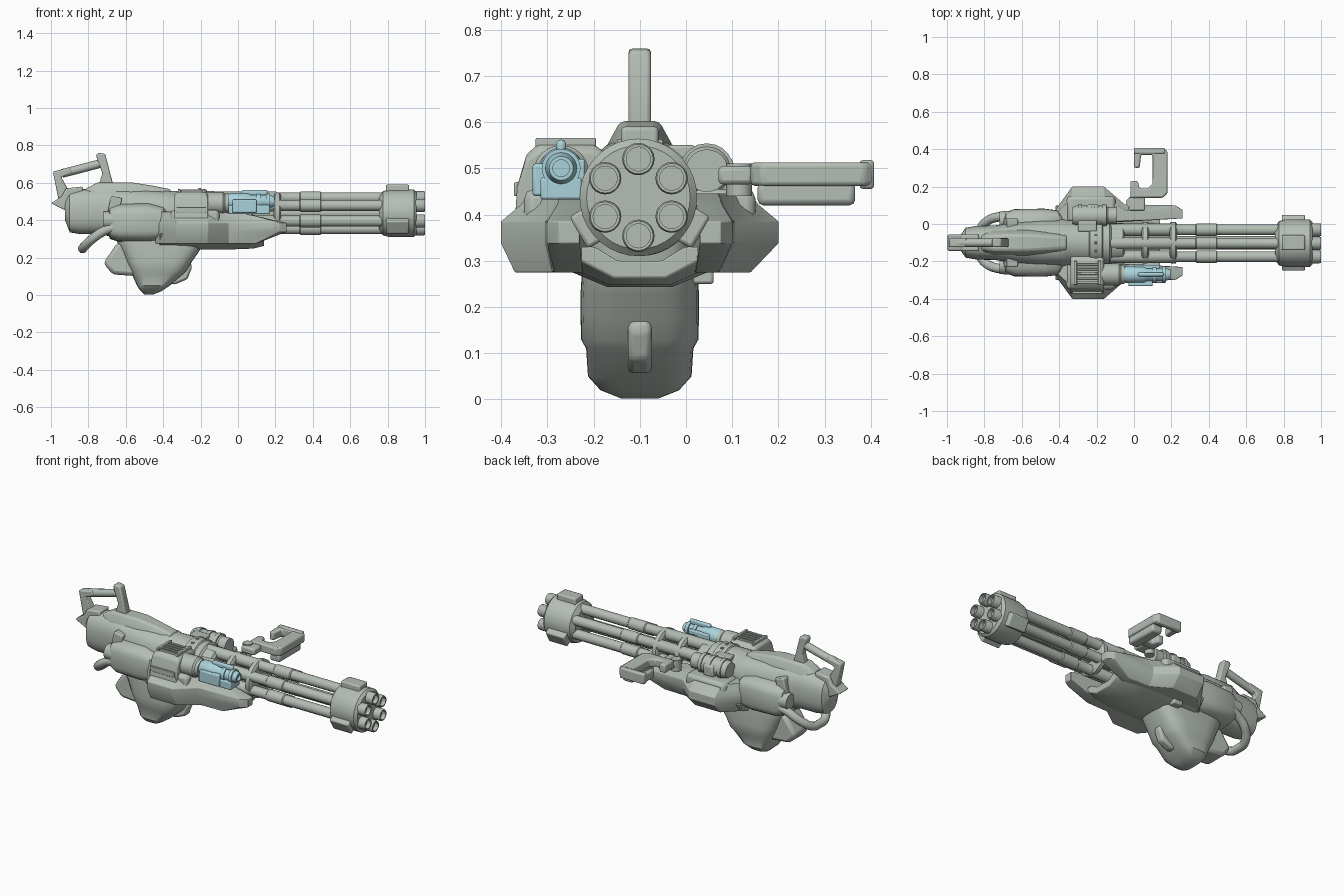
import bpy, bmesh, math
from mathutils import Matrix

if "Cube" in bpy.data.objects:
    bpy.data.objects.remove(bpy.data.objects["Cube"])

C, ZC = -0.1, 0.437          # gun centre line (y, z)


def material(name, rgb):
    m = bpy.data.materials.new(name)
    m.diffuse_color = (*rgb, 1)
    m.use_nodes = True
    m.node_tree.nodes["Principled BSDF"].inputs["Base Color"].default_value = m.diffuse_color
    return m


GREY = material("grey_green_metal", (0.46, 0.51, 0.46))
BLUE = material("pale_blue", (0.40, 0.65, 0.71))


def finish(name, bm, mat=GREY, bevel=0):
    bmesh.ops.remove_doubles(bm, verts=bm.verts, dist=1e-5)
    bmesh.ops.recalc_face_normals(bm, faces=bm.faces)
    for f in bm.faces:
        f.smooth = True
    for e in bm.edges:
        e.smooth = e.calc_face_angle(0) < math.radians(32)
    me = bpy.data.meshes.new(name)
    bm.to_mesh(me)
    bm.free()
    me.materials.append(mat)
    ob = bpy.data.objects.new(name, me)
    bpy.context.collection.objects.link(ob)
    if bevel:
        mod = ob.modifiers.new("bevel", 'BEVEL')
        mod.width, mod.segments = bevel, 2
        mod.limit_method = 'ANGLE'
    return ob


def skin(name, rings, mat=GREY, bevel=0):
    """Closed surface through rings with equal point counts."""
    bm = bmesh.new()
    vs = [[bm.verts.new(p) for p in r] for r in rings]
    n = len(rings[0])
    for a, b in zip(vs, vs[1:]):
        for i in range(n):
            j = (i + 1) % n
            bm.faces.new((a[i], a[j], b[j], b[i]))
    bm.faces.new(vs[0])
    bm.faces.new(vs[-1])
    return finish(name, bm, mat, bevel)


def oval(cu, cv, ru, rv, p, n=32):
    def f(v):
        return math.copysign(abs(v) ** (2 / p), v)
    return [(cu + ru * f(math.cos(2 * math.pi * i / n)),
             cv + rv * f(math.sin(2 * math.pi * i / n))) for i in range(n)]


def loft_x(name, secs, p=3, yc=C, mat=GREY):
    """Sections: x, half width, z low, z high."""
    return skin(name, [[(x, u, v) for u, v in oval(yc, (lo + hi) / 2, hy, (hi - lo) / 2, p)]
                       for x, hy, lo, hi in secs], mat)


def loft_z(name, secs, p=3, yc=C):
    """Sections: z, x low, x high, half width."""
    return skin(name, [[(u, v, z) for u, v in oval((lo + hi) / 2, yc, (hi - lo) / 2, hy, p)]
                       for z, lo, hi, hy in secs])


def lathe(name, prof, y=C, z=ZC, n=24, mat=GREY):
    """Turn (x, radius) points about an axis along x."""
    rings = [[(x, y + max(r, 1e-4) * math.cos(2 * math.pi * i / n),
               z + max(r, 1e-4) * math.sin(2 * math.pi * i / n)) for i in range(n)] for x, r in prof]
    return skin(name, rings, mat)


def box(name, x, y, z, mat=GREY, bevel=0.006, rot=None):
    bm = bmesh.new()
    bmesh.ops.create_cube(bm, size=1)
    bm.transform(Matrix.Diagonal((x[1] - x[0], y[1] - y[0], z[1] - z[0], 1)))
    if rot:
        bm.transform(Matrix.Rotation(math.radians(rot[1]), 4, rot[0]))
    bm.transform(Matrix.Translation((sum(x) / 2, sum(y) / 2, sum(z) / 2)))
    return finish(name, bm, mat, bevel)


def plate(name, pts, y0, y1, bevel=0.008):
    """Side profile (x, z) extruded across y."""
    return skin(name, [[(x, y, z) for x, z in pts] for y in (y0, y1)], GREY, bevel)


def slab(name, pts, z0, z1, bevel=0.008):
    """Plan profile (x, y) extruded up."""
    return skin(name, [[(x, y, z) for x, y in pts] for z in (z0, z1)], GREY, bevel)


def tube(name, pts, r):
    cu = bpy.data.curves.new(name, 'CURVE')
    cu.dimensions = '3D'
    cu.bevel_depth, cu.bevel_resolution, cu.use_fill_caps = r, 4, True
    sp = cu.splines.new('BEZIER')
    sp.bezier_points.add(len(pts) - 1)
    for b, p in zip(sp.bezier_points, pts):
        b.co = p
        b.handle_left_type = b.handle_right_type = 'AUTO'
    cu.materials.append(GREY)
    ob = bpy.data.objects.new(name, cu)
    bpy.context.collection.objects.link(ob)


# Rotating barrels with sleeves and hollow muzzles
for k in range(6):
    a = math.radians(90 + 60 * k)
    lathe(f"barrel_{k}", [(-0.15, 0), (-0.15, .033), (.2, .033), (.21, .029), (.33, .029), (.335, .034),
                          (.44, .034), (.445, .029), (.8, .029), (.9, .035), (.993, .035), (1, .032),
                          (1, .026), (.975, .026), (.975, 0)],
          C - 0.003 + .083 * math.cos(a), ZC + .083 * math.sin(a), 20)
lathe("centre_spindle", [(-.1, 0), (-.1, .035), (.85, .035), (.85, 0)])

# Muzzle clamp and its three lugs
lathe("muzzle_clamp", [(.755, 0), (.755, .09), (.775, .118), (.81, .127), (.94, .127), (.955, .112), (.955, 0)],
      C - 0.003, ZC, 36)
for k in range(3):
    a = math.radians(90 + 120 * k)
    ob = box(f"clamp_lug_{k}", (.79, .915), (-.04, .04), (.09, .153), bevel=.008)
    ob.data.transform(Matrix.Translation((0, C, ZC)) @ Matrix.Rotation(a - math.pi / 2, 4, 'X'))
for k, x in enumerate((.04, .19)):
    lathe(f"barrel_spacer_{k}", [(x, 0), (x, .1), (x + .008, .112), (x + .032, .112), (x + .04, .1), (x + .04, 0)], n=36)

# Receiver drum with raised bands
lathe("receiver_drum", [(-.44, 0), (-.44, .12), (-.38, .126), (-.36, .12), (-.24, .12), (-.235, .127), (-.17, .127),
                        (-.165, .12), (-.13, .12), (-.12, .108), (-.06, .105), (-.05, .09), (-.05, 0)], n=40)
for k in range(9):
    a = math.radians(10 + 20 * k)
    lathe(f"drum_bolt_{k}", [(-.212, 0), (-.212, .006), (-.197, .006), (-.197, 0)],
          C + .128 * math.cos(a), ZC + .128 * math.sin(a), 8)

# Rear body, spine ridge and broad side shell
loft_x("rear_body", [(-.925, .045, .4, .52), (-.9, .08, .335, .55), (-.84, .09, .325, .565), (-.74, .093, .325, .57),
                     (-.62, .112, .3, .57), (-.5, .122, .29, .565), (-.38, .122, .29, .555)], 2.5)
skin("spine_ridge", [[(x, C + u * w, z) for u, z in ((-.075, .5), (-.068, .555), (-.042, top), (.042, top),
                                                     (.068, .555), (.075, .5))]
                     for x, w, top in ((-.82, .6, .565), (-.75, .95, .602), (-.57, 1, .602), (-.46, .8, .585),
                                       (-.36, .6, .565))], bevel=.012)
loft_x("side_shell", [(-.70, .12, .34, .45), (-.685, .162, .3, .475), (-.64, .18, .285, .49), (-.48, .182, .28, .495),
                      (-.4, .172, .29, .475), (-.36, .13, .3, .44)], 3.8)
plate("tail_fin", [(-1, .49), (-.94, .53), (-.92, .57), (-.83, .58), (-.83, .38), (-.89, .36), (-.91, .445)],
      C - .045, C + .045)
for s in (-1, 1):
    y = C + s * .1
    box(f"shell_strap_{s}", (-.69, -.63), (y - .03, y + .03), (.42, .525), rot=('Y', 12))
    lathe(f"rear_hub_{s}", [(-.72, 0), (-.72, .045), (-.58, .055), (-.56, 0)], C + s * .122, .4)

# Carrying handle over the rear
plate("handle_rear_post", [(-.99, .66), (-.9, .68), (-.88, .655), (-.945, .63), (-.9, .55), (-.96, .51)],
      C - .024, C + .024)
plate("handle_front_post", [(-.76, .745), (-.75, .76), (-.71, .755), (-.67, .6), (-.68, .56), (-.75, .57), (-.725, .65)],
      C - .024, C + .024)
tube("handle_bar", [(-.94, C, .65), (-.83, C, .678), (-.71, C, .71)], .023)

# Looped rear grip tube
tube("rear_loop", [(-.63, C + .145, .37), (-.71, C + .14, .345), (-.785, C + .115, .295), (-.825, C + .06, .255),
                   (-.83, C, .248), (-.825, C - .06, .255), (-.785, C - .115, .295), (-.71, C - .14, .345),
                   (-.63, C - .145, .37)], .025)

# Underslung motor pod, rear block and front nub
loft_z("motor_pod", [(.002, -.5, -.455, .04), (.02, -.52, -.41, .085), (.05, -.54, -.365, .112), (.11, -.567, -.295, .116),
                     (.13, -.575, -.275, .127), (.18, -.6, -.245, .128), (.23, -.62, -.21, .128), (.28, -.645, -.18, .125),
                     (.36, -.66, -.18, .12)], 3.6)
plate("pod_rear_block", [(-.72, .17), (-.645, .28), (-.5, .25), (-.53, .1), (-.67, .11)], C - .075, C + .075, .02)
plate("pod_front_nub", [(-.34, .055), (-.27, .085), (-.245, .15), (-.26, .19), (-.3, .205), (-.38, .2), (-.4, .07)],
      C - .025, C + .025, .012)
box("underside_catch", (-.3, -.24), (.015, .06), (.25, .3))

# Faceted wing shrouds on both sides
outline = [(-.44, .15), (-.33, .3), (-.16, .3), (-.05, .205), (.22, .2), (.26, .175), (.26, .13), (.1, .125), (-.44, .09)]
for s, low in ((-1, .85), (1, .7)):
    layers = [(.275, low, .1), (.338, 1, .26), (.385, 1, .26), (.422, .78, .1), (.445, .7, -.02)]
    skin(f"wing_shroud_{s}", [[(min(x, lim + .1 * (x - .26)), C + s * (.1 + (d - .1) * k), z) for x, d in outline]
                              for z, k, lim in layers], bevel=.006)
    # raised fairing on the wing and small stiffening rib
    ys = sorted((C + s * .11, C + s * .25))
    box(f"wing_fairing_{s}", (-.36, -.1), ys, (.36, .455), bevel=.02)

# Lower tray under the barrels
section = [(-.2, .33), (-.17, .285), (-.07, .243), (.07, .243), (.17, .285), (.2, .33), (.12, .33), (.06, .3), (-.06, .3), (-.12, .33)]
skin("lower_tray", [[(x, C + y * w, z + dz * (z < .29)) for y, z in section]
                    for x, w, dz in ((-.42, 1, 0), (-.05, 1, 0), (.08, .95, .005), (.14, .8, .02))], bevel=.004)

# Near side feed housing with lengthwise cooling bars and front canister
skin("feed_housing", [[(x, y, .47 + (z - .47) * w) for y, z in ((-.37, .38), (-.365, .46), (-.345, .53), (-.32, .552),
                                                                (-.2, .552), (-.17, .53), (-.17, .38))]
                      for x, w in ((-.34, .8), (-.325, 1), (-.175, 1), (-.16, .8))], bevel=.006)
for k in range(5):
    y = -.32 + .024 * k
    box(f"housing_bar_{k}", (-.305, -.19), (y, y + .013), (.54, .563), bevel=.003)
for k, x in enumerate((-.322, -.192)):
    box(f"housing_frame_{k}", (x, x + .016), (-.325, -.195), (.54, .566), bevel=.003)
box("housing_side_rail", (-.33, -.17), (-.372, -.355), (.44, .47), bevel=.003)
lathe("feed_canister", [(-.2, 0), (-.2, .06), (-.08, .06), (-.07, .052), (-.05, .052), (-.05, 0)], -.27, .49)

# Pale blue sight module
lathe("sight_body", [(-.055, 0), (-.055, .036), (-.04, .045), (.05, .045), (.07, .036), (.17, .034), (.195, .026),
                     (.195, .018), (.18, .018), (.18, 0)], -.27, .5, mat=BLUE)
box("sight_base", (-.05, .17), (-.315, -.225), (.432, .48), BLUE)
box("sight_side_block", (-.03, .1), (-.332, -.3), (.44, .51), BLUE)
box("sight_inner_block", (.0, .14), (-.24, -.218), (.45, .52), BLUE)
box("sight_top_rail", (.02, .16), (-.281, -.259), (.53, .562), BLUE, .01)
for k, x in enumerate((.1, .15)):
    lathe(f"sight_ring_{k}", [(x, 0), (x, .042), (x + .02, .042), (x + .02, 0)], -.27, .5, mat=BLUE)

# Far side drive unit
lathe("drive_cylinder", [(-.33, 0), (-.33, .045), (-.31, .053), (-.15, .053), (-.14, .046), (-.09, .046), (-.09, 0)], .045, .495)
box("drive_mount", (-.32, -.13), (0, .145), (.4, .45), bevel=.015)
for k, x in enumerate((-.3, -.23, -.17)):
    lathe(f"drive_band_{k}", [(x, 0), (x, .059), (x + .022, .059), (x + .022, 0)], .045, .495, 20)
box("drive_cap", (-.26, -.18), (.02, .105), (.44, .525), bevel=.02)
box("top_latch", (-.3, -.2), (-.04, .02), (.52, .55))

# Side handle: open frame, lower grip and connector
box("side_arm", (-.03, .06), (.07, .145), (.465, .505), bevel=.01)
tube("side_pivot", [(-.015, .115, .44), (-.015, .115, .475), (-.015, .115, .51)], .028)
slab("side_frame", [(-.02, .14), (.155, .14), (.18, .165), (.18, .385), (.16, .407), (0, .407), (0, .3), (.03, .3),
                    (.038, .37), (.1, .37), (.1, .215), (.075, .19), (.03, .19), (.02, .23), (-.02, .23)], .462, .513, .009)
box("side_frame_far", (0, .165), (.375, .407), (.455, .518), bevel=.008)
box("side_lower_grip", (.105, .172), (.155, .366), (.42, .47), bevel=.012)
